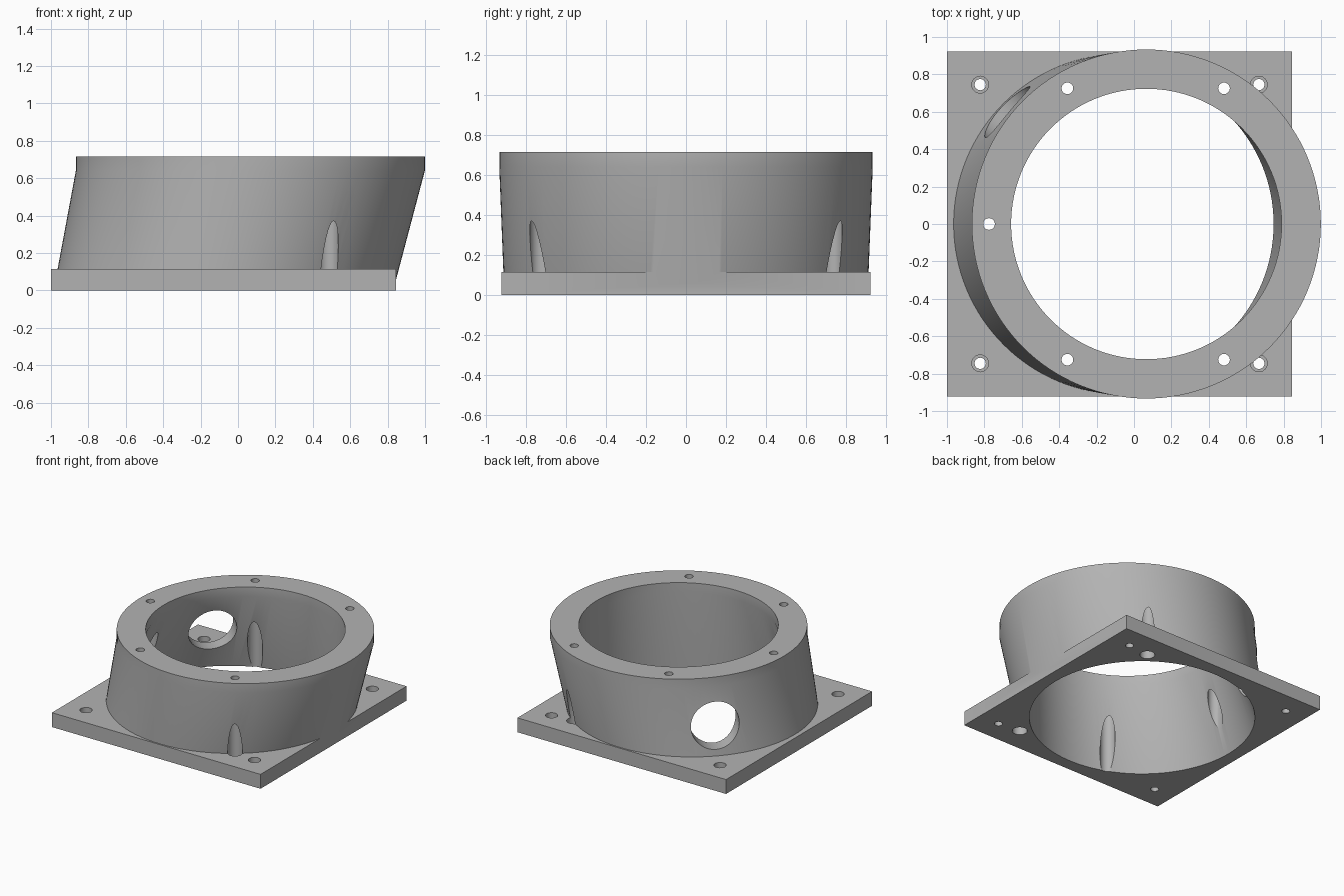
import bpy, bmesh, math
from mathutils import Matrix, Vector

if "Cube" in bpy.data.objects:
    bpy.data.objects.remove(bpy.data.objects["Cube"])

SEG = 128
BASE_X, TOP_X = -0.0775, 0.066      # centres of the base and of the top ring
KNEE, TOP = 0.64, 0.715             # end of the slanted wall, top of the ring

grey = bpy.data.materials.new("grey plastic")
grey.diffuse_color = (0.45, 0.45, 0.45, 1)
grey.use_nodes = True
grey.node_tree.nodes["Principled BSDF"].inputs["Base Color"].default_value = grey.diffuse_color


def make_object(name, bm):
    bmesh.ops.recalc_face_normals(bm, faces=bm.faces)
    mesh = bpy.data.meshes.new(name)
    bm.to_mesh(mesh)
    bm.free()
    mesh.materials.append(grey)
    ob = bpy.data.objects.new(name, mesh)
    bpy.context.collection.objects.link(ob)
    return ob


def loft(name, rings, seg=SEG):
    """Solid through horizontal circles given as (x, y, z, radius)."""
    bm = bmesh.new()
    loops = []
    for x, y, z, r in rings:
        loops.append([bm.verts.new((x + r * math.cos(2 * math.pi * i / seg),
                                    y + r * math.sin(2 * math.pi * i / seg), z))
                      for i in range(seg)])
    for a, b in zip(loops, loops[1:]):
        for i in range(seg):
            j = (i + 1) % seg
            bm.faces.new((a[i], a[j], b[j], b[i]))
    bm.faces.new(loops[0][::-1])
    bm.faces.new(loops[-1])
    return make_object(name, bm)


def combine(target, other, operation):
    mod = target.modifiers.new(other.name, 'BOOLEAN')
    mod.operation = operation
    mod.solver = 'EXACT'
    mod.object = other
    bpy.context.view_layer.objects.active = target
    bpy.ops.object.modifier_apply(modifier=mod.name)
    bpy.data.objects.remove(other)


# Square mounting plate
bm = bmesh.new()
bmesh.ops.create_cube(bm, size=1, matrix=Matrix.Translation((BASE_X, 0, 0.0575))
                      @ Matrix.Diagonal((1.845, 1.845, 0.115, 1)))
mount = make_object("angled_ring_mount", bm)

# Slanted wall with a short upright rim
wall = loft("wall", [(BASE_X, 0, 0.002, 0.908), (TOP_X, 0, KNEE, 0.933), (TOP_X, 0, TOP, 0.933)])
combine(mount, wall, 'UNION')

# Slanted cavity, carried a little below the plate along the same slope
s = -0.05 / KNEE
cavity = loft("cavity", [(BASE_X + s * (TOP_X - BASE_X), 0, -0.05, 0.824 - s * 0.101),
                         (TOP_X, 0, KNEE, 0.723), (TOP_X, 0, TOP + 0.1, 0.723)])
combine(mount, cavity, 'DIFFERENCE')

# Counterbored screw holes in the plate corners
for sx in (-1, 1):
    for sy in (-1, 1):
        x, y = BASE_X + sx * 0.745, sy * 0.745
        hole = loft("corner_hole", [(x, y, -0.1, 0.03), (x, y, 0.06, 0.03),
                                    (x, y, 0.06, 0.045), (x, y, 0.2, 0.045)], 32)
        combine(mount, hole, 'DIFFERENCE')

# Rim bolt holes, widened from below so that they groove the wall
for k in range(1, 6):
    a = k * math.pi / 3
    x, y = 0.0625 + 0.8375 * math.cos(a), 0.8375 * math.sin(a)
    bolt = loft("bolt_hole", [(x, y, -0.1, 0.055), (x, y, 0.58, 0.055),
                              (x, y, 0.58, 0.031), (x, y, 0.9, 0.031)], 32)
    combine(mount, bolt, 'DIFFERENCE')

# Round cable opening through the back left wall
bm = bmesh.new()
axis = Vector((-1, 1, 0)).normalized()
bmesh.ops.create_cone(bm, cap_ends=True, segments=64, radius1=0.18, radius2=0.18, depth=0.6,
                      matrix=Matrix.Translation(Vector((BASE_X, 0, 0.345)) + axis * 0.85)
                      @ axis.to_track_quat('Z', 'Y').to_matrix().to_4x4())
combine(mount, make_object("cable_opening", bm), 'DIFFERENCE')

bpy.ops.object.select_all(action='DESELECT')
mount.select_set(True)
bpy.context.view_layer.objects.active = mount
bpy.ops.object.shade_smooth_by_angle(angle=math.radians(30))
